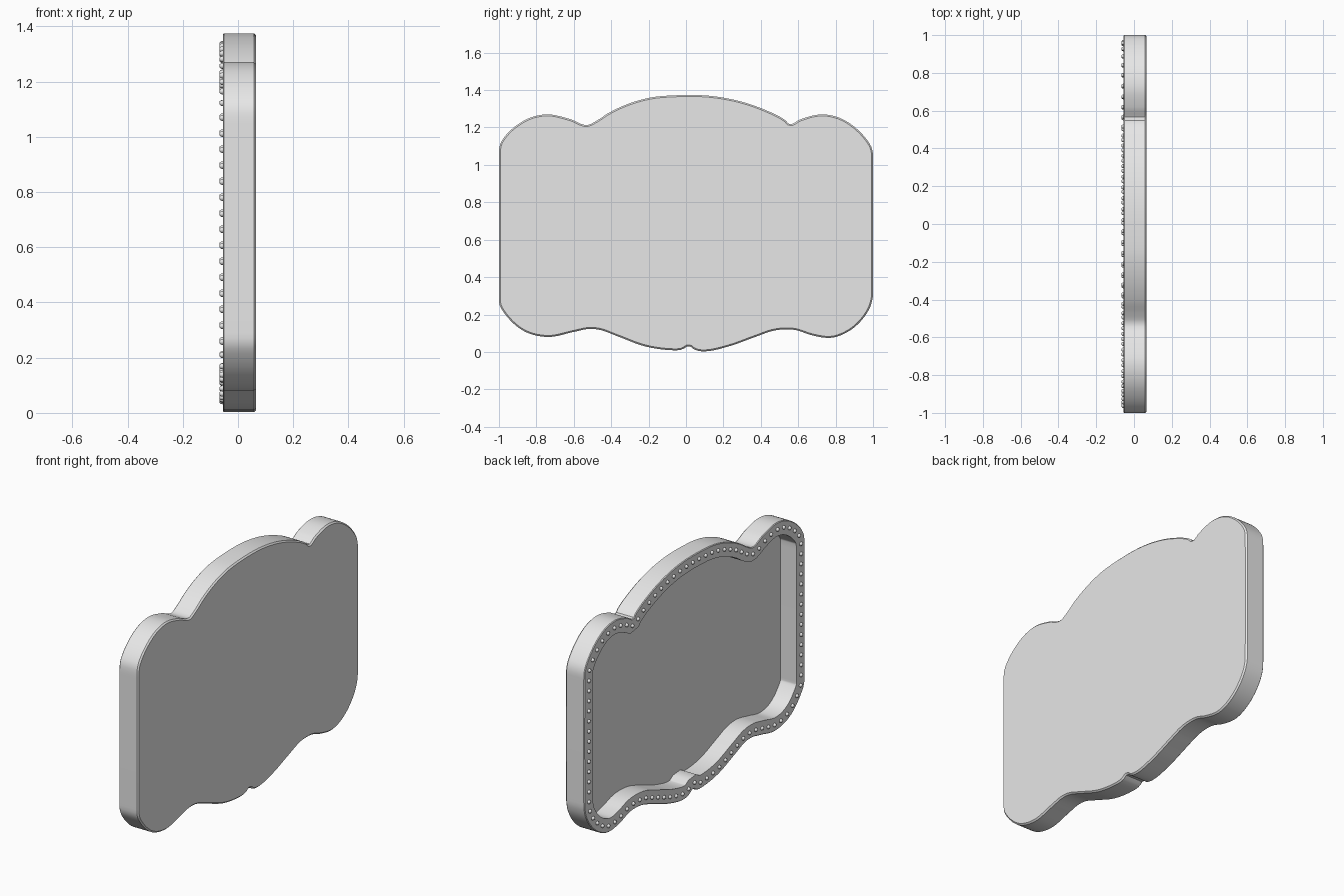
import bpy
import bmesh
from math import radians
from mathutils import Vector, Matrix
from mathutils.geometry import interpolate_bezier

default_cube = bpy.data.objects.get("Cube")
if default_cube:
    bpy.data.objects.remove(default_cube, do_unlink=True)

# Sign outline as (y, z), clockwise seen from the flat back
TOP = [(-1, 1.07), (-.99, 1.12), (-.87, 1.235), (-.75, 1.27), (-.62, 1.245), (-.53, 1.213),
       (-.48, 1.235), (-.41, 1.28), (-.3, 1.33), (-.19, 1.36), (-.1, 1.37), (.12, 1.37),
       (.29, 1.34), (.44, 1.287), (.53, 1.24), (.555, 1.217), (.61, 1.243), (.73, 1.27),
       (.85, 1.238), (.984, 1.11), (1, 1.06)]
BOTTOM = [(1, .3), (.98, .23), (.91, .14), (.82, .086), (.76, .075), (.67, .09), (.58, .118),
          (.475, .115), (.37, .08), (.23, .03), (.1, .003), (.05, .01), (.013, .032),
          (-.02, .013), (-.09, .01), (-.22, .03), (-.37, .085), (-.46, .118), (-.52, .123),
          (-.6, .107), (-.74, .08), (-.87, .113), (-.984, .225), (-1, .265)]

RIM_WIDTH = .078
BEAD_INSET = .038
BEAD_SPACING = .058
FRONT_X, FLOOR_X, BACK_X = -.055, .045, .066


def smooth_loop(points):
    """Run a smooth closed curve through the points."""
    pts = [Vector(p) for p in points]
    n = len(pts)
    tangents = []
    for i in range(n):
        before = pts[i] - pts[i - 1]
        after = pts[(i + 1) % n] - pts[i]
        tangents.append((before.normalized() + after.normalized()).normalized())
    result = []
    for i in range(n):
        a, b = pts[i], pts[(i + 1) % n]
        reach = (b - a).length / 3
        if abs(a.x) == 1 and a.x == b.x:        # straight vertical sides
            reach = .01
        handle_a, handle_b = a + tangents[i] * reach, b - tangents[(i + 1) % n] * reach
        result += [p.to_2d() for p in interpolate_bezier(a, handle_a, handle_b, b, 12)[:-1]]
    return result


def resample(loop, spacing):
    """Space points evenly along a closed loop."""
    pairs = list(zip(loop, loop[1:] + loop[:1]))
    total = sum((b - a).length for a, b in pairs)
    count = round(total / spacing)
    step = total / count
    result, travelled = [], 0
    for a, b in pairs:
        length = (b - a).length
        while len(result) < count and len(result) * step < travelled + length:
            result.append(a.lerp(b, (len(result) * step - travelled) / length))
        travelled += length
    return result


def inset(loop, distance):
    """Offset inwards; points that would cross over snap to the last clean one."""
    if distance == 0:
        return list(loop)
    n = len(loop)
    moved = []
    for i, p in enumerate(loop):
        t = (loop[(i + 1) % n] - loop[i - 1]).normalized()
        moved.append(p + Vector((t.y, -t.x)) * distance)
    clean = [min((q - p).length for p in loop) > distance * .97 for q in moved]
    result = []
    for i in range(n):
        j = i
        while not clean[j] and j > i - n:
            j -= 1
        result.append(moved[j])
    return result


def finish(bm, name, material):
    bmesh.ops.recalc_face_normals(bm, faces=bm.faces)
    mesh = bpy.data.meshes.new(name)
    bm.to_mesh(mesh)
    bm.free()
    mesh.materials.append(material)
    obj = bpy.data.objects.new(name, mesh)
    bpy.context.collection.objects.link(obj)
    bpy.ops.object.select_all(action='DESELECT')
    obj.select_set(True)
    bpy.context.view_layer.objects.active = obj
    bpy.ops.object.shade_smooth_by_angle(angle=radians(35))
    return obj


grey = bpy.data.materials.new("light_grey")
grey.use_nodes = True
grey.diffuse_color = (.8, .8, .8, 1)
grey.node_tree.nodes["Principled BSDF"].inputs["Base Color"].default_value = (.8, .8, .8, 1)

outline = resample(smooth_loop(TOP + BOTTOM), .02)

# Tray body: rings from the back face, around the rim and down to the recessed floor
profile = [(.008, BACK_X), (0, BACK_X - .008), (0, FRONT_X + .004), (.004, FRONT_X),
           (RIM_WIDTH, FRONT_X), (RIM_WIDTH, FLOOR_X)]
bm = bmesh.new()
rings = [[bm.verts.new((x, p.x, p.y)) for p in inset(outline, d)] for d, x in profile]
for ring, following in zip(rings, rings[1:]):
    for i in range(len(ring)):
        bm.faces.new((ring[i - 1], ring[i], following[i], following[i - 1]))
bm.faces.new(rings[0])
bm.faces.new(rings[-1])
bmesh.ops.remove_doubles(bm, verts=bm.verts, dist=.0005)
finish(bm, "sign_tray", grey)

# Row of small bulbs along the middle of the rim
bm = bmesh.new()
for p in resample(inset(outline, BEAD_INSET), BEAD_SPACING):
    bmesh.ops.create_icosphere(bm, subdivisions=2, radius=.011,
                               matrix=Matrix.Translation((FRONT_X - .002, p.x, p.y)))
finish(bm, "rim_bulbs", grey)
